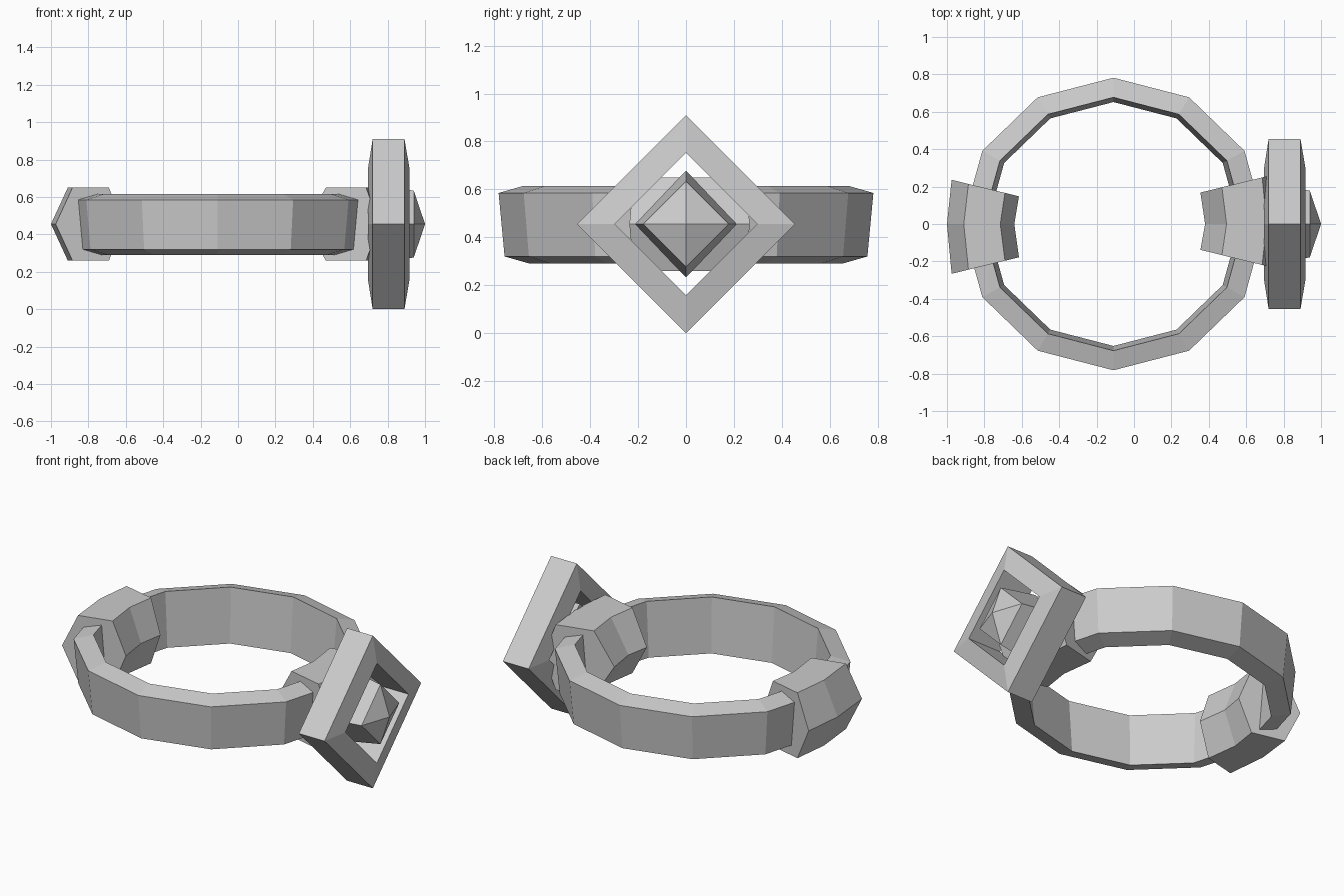
import bpy
from math import cos, sin, tau

if "Cube" in bpy.data.objects:
    bpy.data.objects.remove(bpy.data.objects["Cube"])

ZC = 0.455   # height of the shared centre line
RX = -0.11   # centre of the ring in x


def loft(name, sections, closed=False):
    """Skin a list of equal-length point loops; cap the ends unless closed."""
    n, m = len(sections[0]), len(sections)
    verts = [p for s in sections for p in s]
    faces = []
    for i in range(m if closed else m - 1):
        j = (i + 1) % m
        for k in range(n):
            l = (k + 1) % n
            faces.append((i * n + k, i * n + l, j * n + l, j * n + k))
    if not closed:
        faces += [tuple(range(n))[::-1], tuple((m - 1) * n + k for k in range(n))]
    me = bpy.data.meshes.new(name)
    me.from_pydata(verts, [], faces)
    me.validate()
    ob = bpy.data.objects.new(name, me)
    bpy.context.collection.objects.link(ob)
    # consistent outward normals
    bpy.context.view_layer.objects.active = ob
    ob.select_set(True)
    bpy.ops.object.mode_set(mode='EDIT')
    bpy.ops.mesh.select_all(action='SELECT')
    bpy.ops.mesh.normals_make_consistent(inside=False)
    bpy.ops.object.mode_set(mode='OBJECT')
    ob.select_set(False)
    return ob


# twelve-sided band with a slightly tilted rectangular section
band_profile = [(0.782, 0.585), (0.677, 0.615), (0.652, 0.29), (0.757, 0.32)]
loft("band", [[(RX + 1.035 * r * cos(tau * i / 12), r * sin(tau * i / 12), z)
               for r, z in band_profile] for i in range(12)], closed=True)


# hexagonal links wrapped around the band, bent at the middle
def hex_link(name, side, radii):
    inner, top_in, top_out, outer = radii
    section = [(inner, ZC), (top_in, 0.65), (top_out, 0.65),
               (outer, ZC), (top_out, 0.26), (top_in, 0.26)]
    rows = []
    for end in (-1, 0, 1):
        row = []
        for r, z in section:
            y = end * (0.033 + 0.245 * r) + 0.015 * side * abs(end)
            row.append((RX + side * (r - 0.025 * abs(end)), y, z))
        rows.append(row)
    loft(name, rows)


hex_link("left_link", -1, (0.53, 0.605, 0.80, 0.89))
hex_link("right_link", 1, (0.49, 0.605, 0.82, 0.89))


def diamond(x, r):
    return [(x, r * cos(tau * k / 4), ZC + r * sin(tau * k / 4)) for k in range(4)]


# diamond frame, thicker at its opening
loft("diamond_frame", [diamond(0.72, 0.455), diamond(0.89, 0.455),
                       diamond(0.917, 0.297), diamond(0.695, 0.297)], closed=True)

# pointed gem in the middle of the frame
gem = loft("gem", [diamond(0.70, 0.222), diamond(0.94, 0.178), diamond(1.0, 0.0005)])
